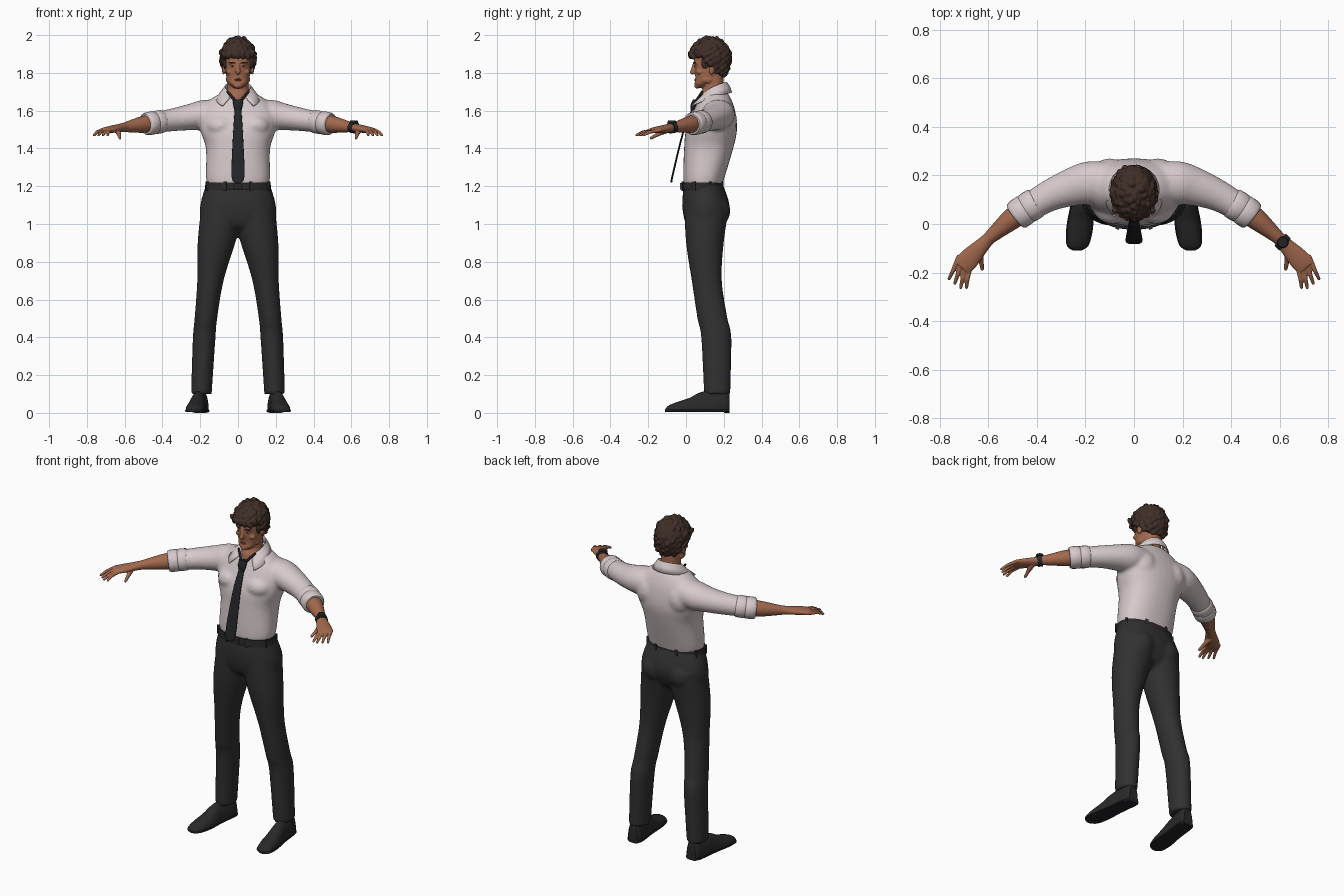
import bpy, bmesh, math, random
from mathutils import Vector, Matrix, Euler

random.seed(4)
X, Y, Z = Vector((1, 0, 0)), Vector((0, 1, 0)), Vector((0, 0, 1))
SIDES = {"left": 1, "right": -1}

default_cube = bpy.data.objects.get("Cube")
if default_cube:
    bpy.data.objects.remove(default_cube, do_unlink=True)


def material(name, red, green, blue):
    made = bpy.data.materials.new(name)
    made.use_nodes = True
    made.diffuse_color = (red, green, blue, 1)
    shader = next(node for node in made.node_tree.nodes if node.type == "BSDF_PRINCIPLED")
    shader.inputs["Base Color"].default_value = made.diffuse_color
    shader.inputs["Roughness"].default_value = 0.8
    return made


SKIN = material("skin", 0.36, 0.14, 0.075)
SHIRT = material("shirt_cotton", 0.68, 0.59, 0.6)
TROUSERS = material("trouser_cloth", 0.03, 0.03, 0.03)
HAIR = material("brown_hair", 0.05, 0.027, 0.02)
TIE = material("tie_silk", 0.016, 0.017, 0.02)
LEATHER = material("dark_leather", 0.022, 0.022, 0.022)
LIPS = material("lips", 0.26, 0.085, 0.06)
EYE = material("eye_white", 0.4, 0.36, 0.34)
METAL = material("dark_metal", 0.09, 0.09, 0.09)


def spline(rows, steps):
    """Catmull-Rom resampling of rows of numbers."""
    out = []
    for i in range(len(rows) - 1):
        before, start, end, after = (rows[min(max(i + k, 0), len(rows) - 1)] for k in (-1, 0, 1, 2))
        for j in range(steps):
            t = j / steps
            out.append([q + t / 2 * (r - p + t * (2 * p - 5 * q + 4 * r - s + t * (3 * (q - r) + s - p)))
                        for p, q, r, s in zip(before, start, end, after)])
    return out + [list(rows[-1])]


def tube(bm, rows, axis=None, steps=4, sides=24, power=2, floor=None):
    """Closed loft through rows of (x, y, z, half width, half depth)."""
    rows = spline(rows, steps)
    up = Y if axis == Z else Z
    rings = []
    for i, row in enumerate(rows):
        ahead, behind = rows[min(i + 1, len(rows) - 1)], rows[max(i - 1, 0)]
        along = axis or (Vector(ahead[:3]) - Vector(behind[:3])).normalized()
        across = along.cross(up).normalized()
        over = across.cross(along)
        ring = []
        for k in range(sides):
            angle = math.tau * k / sides
            c, s = (math.copysign(abs(f) ** (2 / power), f) for f in (math.cos(angle), math.sin(angle)))
            point = Vector(row[:3]) + across * c * row[3] + over * s * row[4]
            if floor is not None:
                point.z = max(point.z, floor)
            ring.append(bm.verts.new(point))
        rings.append(ring)
    for ring, following in zip(rings, rings[1:]):
        for k in range(sides):
            j = (k + 1) % sides
            bm.faces.new((ring[k], ring[j], following[j], following[k]))
    bm.faces.new(rings[0])
    bm.faces.new(rings[-1])


def column(bm, rows, centre=lambda z: 0, **options):
    """Upright loft through rows of (height, y, half width, half depth)."""
    tube(bm, [(centre(z), y, z, wide, deep) for z, y, wide, deep in rows], axis=Z, **options)


def arm(bm, side, rows, **options):
    """Loft along the curve of the arm through rows of (x, half width, half depth)."""
    tube(bm, [(side * x, .175 - .95 * (x - .1) ** 2, 1.605 - .155 * x, wide, deep)
              for x, wide, deep in rows], **options)


def blob(bm, centre, scale, turn=None, detail=3):
    bmesh.ops.create_icosphere(bm, subdivisions=detail, radius=1,
                               matrix=Matrix.LocRotScale(Vector(centre), turn, Vector(scale)))


def rod(bm, start, end, thick, thin):
    """Tapered round rod with a rounded far end."""
    tube(bm, [(*start, thick, thick), (*end, thin, thin)], steps=2, sides=12)
    blob(bm, end, (thin, thin, thin), detail=2)


def box(bm, centre, size, turn=None):
    bmesh.ops.create_cube(bm, size=1, matrix=Matrix.LocRotScale(Vector(centre), turn, Vector(size)))


def finish(name, bm, mat, voxel=0, relax=3, thick=0):
    """Turns the bmesh into an object; voxel fuses its parts into one skin."""
    bmesh.ops.recalc_face_normals(bm, faces=bm.faces)
    mesh = bpy.data.meshes.new(name)
    bm.to_mesh(mesh)
    bm.free()
    mesh.materials.append(mat)
    mesh.polygons.foreach_set("use_smooth", [True] * len(mesh.polygons))
    mesh.set_sharp_from_angle(angle=math.radians(40))
    obj = bpy.data.objects.new(name, mesh)
    bpy.context.collection.objects.link(obj)
    if voxel:
        fuse = obj.modifiers.new("fuse", "REMESH")
        fuse.mode, fuse.voxel_size, fuse.use_smooth_shade = "VOXEL", voxel, True
        soften = obj.modifiers.new("soften", "SMOOTH")
        soften.factor, soften.iterations = 0.5, relax
    if thick:
        shell = obj.modifiers.new("thickness", "SOLIDIFY")
        shell.thickness, shell.offset = thick, 0


# Shirt: torso, chest and shoulder blades fused with both sleeves
bm = bmesh.new()
column(bm, [(1.2, .09, .16, .1), (1.25, .095, .17, .11), (1.4, .12, .17, .13), (1.5, .135, .2, .135),
            (1.6, .15, .2, .11), (1.67, .155, .13, .08), (1.7, .155, .07, .06)], sides=36, power=2.3)
for side in SIDES.values():
    arm(bm, side, [(.1, .08, .07), (.18, .09, .08), (.25, .08, .07), (.35, .065, .06), (.46, .056, .054)])
    blob(bm, (.09 * side, .07, 1.52), (.08, .07, .06))
    blob(bm, (.1 * side, .2, 1.55), (.08, .07, .09))
finish("shirt", bm, SHIRT, voxel=.01, relax=5)

# Rolled cuffs with two stepped folds
for name, side in SIDES.items():
    bm = bmesh.new()
    for start in (.4, .44):
        arm(bm, side, [(start, .055, .055), (start + .006, .063, .061),
                       (start + .04, .063, .061), (start + .05, .055, .054)], steps=2)
    finish(name + "_cuff", bm, SHIRT)

# Collar: folded strip from one point around the back to the other
bm = bmesh.new()
strip = []
for i in range(33):
    turn = i / 16 - 1
    angle, drop, flare = turn * math.radians(152), turn * turn * .07, abs(turn) ** 3
    row = []
    for radius, height, spread in ((.064, 1.72, 0), (.069, 1.75, 0), (.083, 1.725, .03), (.093, 1.695, .08)):
        reach = radius + spread * flare
        row.append(bm.verts.new((math.sin(angle) * reach,
                                 .148 + math.cos(angle) * (reach - spread * flare / 2), height - drop)))
    strip.append(row)
for row, following in zip(strip, strip[1:]):
    for k in range(len(row) - 1):
        bm.faces.new((row[k], following[k], following[k + 1], row[k + 1]))
finish("collar", bm, SHIRT, thick=.006)

# Tie: knot, hanging blade and neckband
bm = bmesh.new()
column(bm, [(1.66, .05, .026, .012), (1.63, .04, .025, .016), (1.6, .035, .017, .01)])
column(bm, [(1.61 - drop, .035 - .45 * drop + .42 * drop * drop, wide, .005)
            for drop, wide in ((0, .017), (.13, .026), (.36, .034), (.39, .003))], power=3)
for side in SIDES.values():
    rod(bm, (.01 * side, .05, 1.645), (.055 * side, .085, 1.7), .008, .006)
finish("tie", bm, TIE)

# Trousers: hips and seat fused with both legs
bm = bmesh.new()
column(bm, [(1.22, .09, .165, .1), (1.1, .105, .2, .125), (1, .1, .19, .1), (.96, .1, .1, .05)],
       sides=36, power=2.2)
for side in SIDES.values():
    column(bm, [(1.1, .11, .12, .12), (.9, .1, .1, .1), (.7, .11, .07, .08), (.5, .14, .06, .08),
                (.4, .16, .06, .08), (.1, .165, .055, .07)],
           centre=lambda z: side * (.195 - .1 * z * z), steps=6)
    blob(bm, (.085 * side, .165, 1.07), (.075, .07, .08))
finish("trousers", bm, TROUSERS, voxel=.01, relax=4)

# Belt with loops and buckle
bm = bmesh.new()
column(bm, [(1.18, .087, .176, .11), (1.22, .087, .172, .108)], steps=1, sides=40, power=2.2)
finish("belt", bm, LEATHER)
bm = bmesh.new()
for i in range(8):
    angle = math.tau * (i + .5) / 8
    box(bm, (.178 * math.sin(angle), .087 - .113 * math.cos(angle), 1.2), (.014, .01, .05), Euler((0, 0, angle)))
finish("belt_loops", bm, TROUSERS)
bm = bmesh.new()
for side in SIDES.values():
    box(bm, (.02 * side, -.026, 1.2), (.005, .01, .034))
    box(bm, (0, -.026, 1.2 + .015 * side), (.045, .01, .005))
finish("buckle", bm, METAL)

# Shoes: upper and sole share one outline of (y, half width, height); the heel is a block
outline = [(-.11, .012, .02), (-.09, .04, .04), (-.04, .05, .06), (.02, .05, .08),
           (.08, .045, .11), (.2, .044, .13), (.23, .03, .11)]
for name, side in SIDES.items():
    def foot(y):
        return side * (.222 - .115 * y)

    bm = bmesh.new()
    tube(bm, [(foot(y), y, .018, wide, high - .018) for y, wide, high in outline], axis=Y, floor=.016)
    finish(name + "_shoe", bm, LEATHER)
    bm = bmesh.new()
    tube(bm, [(foot(y), y, .012, wide + .004, .008) for y, wide, high in outline], axis=Y, power=4)
    tube(bm, [(foot(y), y, .012, wide + .002, .012) for y, wide, high in outline[-2:]], axis=Y, power=4)
    finish(name + "_sole", bm, TIE)

# Forearms and hands, fingers fused to the palm in a fan
for name, side in SIDES.items():
    bm = bmesh.new()
    arm(bm, side, [(.43, .045, .045), (.5, .045, .045), (.58, .03, .03), (.61, .028, .024),
                   (.68, .043, .018), (.71, .038, .012)])
    for i in range(4):
        x, y, length = .73 - .016 * i, -.16 - .012 * i, .066 + .006 * (i % 3)
        middle = (side * (x + .016 - .004 * i), y - length / 2, 1.487)
        rod(bm, (side * (x - .01), y + .03, 1.497), middle, .01, .009)
        rod(bm, middle, (side * (x + .032 - .008 * i), y - length, 1.47), .009, .007)
    rod(bm, (side * .64, -.09, 1.5), (side * .632, -.14, 1.48), .015, .013)
    rod(bm, (side * .632, -.14, 1.48), (side * .625, -.185, 1.455), .012, .008)
    finish(name + "_arm", bm, SKIN, voxel=.0035)

# Watch on the left wrist
bm = bmesh.new()
arm(bm, SIDES["left"], [(.603, .034, .03), (.622, .034, .03)], steps=2)
finish("watch_strap", bm, LEATHER)
bm = bmesh.new()
bmesh.ops.create_cone(bm, cap_ends=True, segments=20, radius1=.024, radius2=.02, depth=.012,
                      matrix=Matrix.Translation((.613, -.075, 1.542)))
finish("watch_case", bm, TIE)

# Head, neck, nose, chin, brow, cheeks, jaw and ears as one skin
bm = bmesh.new()
column(bm, [(1.62, .12, .02, .06), (1.68, .14, .06, .07), (1.72, .145, .056, .056), (1.8, .145, .055, .055)])
column(bm, [(1.72, .08, .02, .02), (1.74, .09, .045, .045), (1.77, .11, .06, .06), (1.85, .13, .07, .088),
            (1.92, .135, .07, .085), (1.97, .14, .02, .02)], power=2.2)
rod(bm, (0, .046, 1.855), (0, .034, 1.803), .008, .013)
blob(bm, (0, .06, 1.733), (.024, .017, .016))
for side in SIDES.values():
    blob(bm, (.03 * side, .056, 1.853), (.022, .012, .008))
    blob(bm, (.043 * side, .073, 1.805), (.02, .018, .014))
    blob(bm, (.052 * side, .115, 1.765), (.012, .03, .02))
    blob(bm, (.075 * side, .138, 1.82), (.008, .018, .03), Euler((-.2, 0, .35 * side)))
finish("head", bm, SKIN, voxel=.0045, relax=2)

# Eyes, eyebrows and mouth
eyes, irises, eyebrows, mouth = (bmesh.new() for _ in range(4))
for side in SIDES.values():
    blob(eyes, (.029 * side, .052, 1.835), (.011, .007, .0045))
    blob(irises, (.029 * side, .047, 1.835), (.0045, .003, .004))
    blob(eyebrows, (.031 * side, .046, 1.854), (.02, .005, .004), Euler((0, -.15 * side, .3 * side)))
    blob(mouth, (0, .051, 1.763 + .003 * side), (.018, .007, .0035))
for name, bm, mat in (("eyes", eyes, EYE), ("irises", irises, TIE),
                      ("eyebrows", eyebrows, HAIR), ("mouth", mouth, LIPS)):
    finish(name, bm, mat)

# Hair: scalp with curls spread over it, leaving the face and ears clear
bm = bmesh.new()
blob(bm, (0, .15, 1.9), (.083, .088, .08))
blob(bm, (0, .175, 1.835), (.064, .058, .06))
curls = 230
for i in range(curls):
    level = 1 - (2 * i + 1) / curls
    angle = i * math.pi * (3 - math.sqrt(5))
    reach = math.sqrt(1 - level * level)
    spot = Vector((.083 * reach * math.cos(angle), .127 + .1 * reach * math.sin(angle),
                   1.876 + level * (.1 if level > 0 else .13)))
    hairline = 1.9 - min(max(spot.y - .06, 0), .11)
    if spot.z > hairline:
        size = random.uniform(.015, .021)
        turn = Euler([random.uniform(0, math.pi) for _ in range(3)])
        blob(bm, spot, (size * 1.35, size, size * .8), turn, detail=2)
# Fringe locks and sideburns
for i in range(-3, 4):
    x = .025 * i
    blob(bm, (x, .022 + 6 * x * x, random.uniform(1.885, 1.91)), (.014, .013, .023),
         Euler((.2, random.uniform(-.6, .6), 0)), detail=2)
for side in SIDES.values():
    blob(bm, (.07 * side, .1, 1.855), (.01, .02, .035))
finish("hair", bm, HAIR, voxel=.0045, relax=1)
